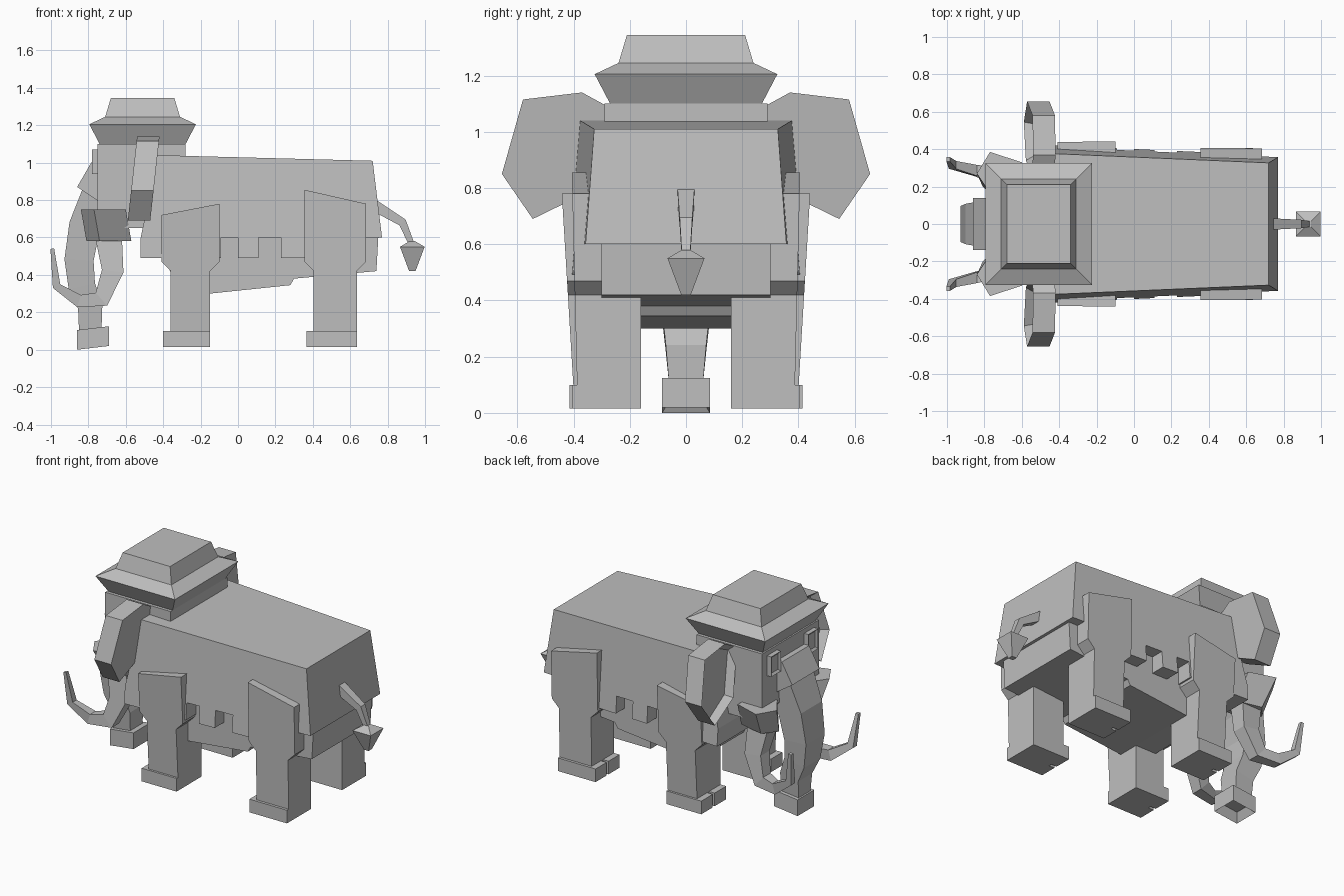
import bpy
import bmesh
from mathutils import Vector

cube = bpy.data.objects.get("Cube")
if cube:
    bpy.data.objects.remove(cube, do_unlink=True)

GREY = (.52, .52, .52, 1)
grey = bpy.data.materials.new("plain_grey")
grey.use_nodes = True
grey.diffuse_color = GREY
grey.node_tree.nodes["Principled BSDF"].inputs["Base Color"].default_value = GREY


def loft(name, rings, border=None, depth=None):
    """Skin a row of equal rings and cap both ends; a border hollows the last cap."""
    bm = bmesh.new()
    loops = [[bm.verts.new(point) for point in ring] for ring in rings]
    for ring, following in zip(loops, loops[1:]):
        for i in range(len(ring)):
            bm.faces.new((ring[i - 1], ring[i], following[i], following[i - 1]))
    bm.faces.new(loops[0])
    last = bm.faces.new(loops[-1])
    bmesh.ops.recalc_face_normals(bm, faces=bm.faces[:])
    if border:
        bmesh.ops.inset_region(bm, faces=[last], thickness=border)
        bmesh.ops.translate(bm, verts=last.verts[:], vec=-depth * last.normal)
    mesh = bpy.data.meshes.new(name)
    bm.to_mesh(mesh)
    bm.free()
    mesh.materials.append(grey)
    obj = bpy.data.objects.new(name, mesh)
    bpy.context.collection.objects.link(obj)


def prism(name, profile, near, far):
    """Span a side profile (x, z) in y between two width functions."""
    loft(name, [[(x, width(x, z), z) for x, z in profile] for width in (near, far)])


def slab(name, profile, half_width):
    prism(name, profile, lambda x, z: -half_width, lambda x, z: half_width)


def box(name, x_range, y_range, z_range):
    rings = []
    for z in z_range:
        (left, right), (near, far) = x_range, y_range
        rings.append([(left, near, z), (right, near, z), (right, far, z), (left, far, z)])
    loft(name, rings)


def taper(name, path, thickness, width, y_span=(0, 0)):
    """Square tube along a path (x, z); each (start, end) pair is blended evenly."""
    points = [Vector((x, 0, z)) for x, z in path]
    rings = []
    for i, point in enumerate(points):
        blend = i / (len(points) - 1)
        thick, wide, y = (start + (end - start) * blend
                          for start, end in (thickness, width, y_span))
        ahead = points[min(i + 1, len(points) - 1)]
        behind = points[max(i - 1, 0)]
        across = (ahead - behind).normalized().cross(Vector((0, 1, 0))) * thick
        low, high = Vector((0, y - wide, 0)), Vector((0, y + wide, 0))
        rings.append([point + across + low, point + across + high,
                      point - across + high, point - across + low])
    loft(name, rings)


def tiered(name, x, tiers, extra_width):
    """Stack of rectangles given as (half length, height)."""
    rings = []
    for half, z in tiers:
        wide = half + extra_width
        rings.append([(x - half, -wide, z), (x + half, -wide, z),
                      (x + half, wide, z), (x - half, wide, z)])
    loft(name, rings)


def leg(name, side, start, end, hip_front, hip_back, outer, spread):
    """Leg with a flared hip, a foot block and two toes."""
    ankle, knee, flare = .1, .42, .05
    hip = knee + flare
    profile = [(start - flare, hip_front), (end + flare, hip_back),
               (end + flare, hip), (end, knee), (end, ankle),
               (start, ankle), (start, knee), (start - flare, hip)]
    inner, sole = .16, .015
    prism(name, profile, lambda x, z: side * inner,
          lambda x, z: side * (outer + spread * z))
    foot_outer = outer + .02
    box(name + "_foot", (start, end), (side * inner, side * foot_outer), (sole, ankle))
    middle, gap = (inner + foot_outer) / 2, .01
    for toe, edges in (("inner_toe", (inner, middle - gap)),
                       ("outer_toe", (middle + gap, foot_outer))):
        box(f"{name}_{toe}", (start - .04, start), [side * y for y in edges], (sole, ankle))


# Shaggy coat, widening downward and forward, with hanging fringe locks
def coat_far(x, z):
    return .44 - .045 * x - .08 * z


def coat_near(x, z):
    return -coat_far(x, z)


hem, fringe = .6, .49
prism("coat", [(-.43, 1.04), (.72, 1.01), (.77, hem), (-.52, hem)], coat_near, coat_far)
for lock, (start, end) in enumerate(((-.52, -.09), (0, .11), (.23, .36))):
    prism(f"fringe_lock_{lock}", [(start, hem), (end, hem), (end, fringe), (start, fringe)],
          coat_near, coat_far)

# Lower body and belly
slab("lower_body", [(-.4, hem), (.75, hem), (.74, .42), (.3, .38), (.28, .345),
                    (-.15, .3), (-.3, .3), (-.4, fringe)], .3)

# Head and snout
slab("head", [(-.75, 1.1), (-.28, 1.1), (-.28, .9), (-.45, .65),
              (-.69, .65), (-.75, .72)], .29)
slab("snout", [(-.74, 1), (-.785, 1), (-.86, .87), (-.74, .79)], .14)

# Stepped hair tuft on the head
tiered("head_tuft", -.51, ((.23, 1.1), (.285, 1.205), (.2, 1.245), (.17, 1.345)), .04)

# Trunk with a hollow tip
taper("trunk", [(-.75, .82), (-.82, .66), (-.85, .48), (-.835, .34), (-.79, .23), (-.79, .1)],
      thickness=(.09, .06), width=(.12, .06))
tip_half = .085
tip_rings = []
for top, bottom in ((.105, .125), (0, .02)):
    front, back = -.86, -.69
    tip_rings.append([(front, -tip_half, top), (front, tip_half, top),
                      (back, tip_half, bottom), (back, -tip_half, bottom)])
loft("trunk_tip", tip_rings, border=.045, depth=.05)

# Tail and its tassel
taper("tail", [(.73, .77), (.88, .68), (.93, .56)], thickness=(.03, .015), width=(.03, .015))
tiered("tail_tassel", .932, ((.015, .58), (.066, .55), (.017, .42)), 0)

for side, label in ((-1, "near"), (1, "far")):
    leg(f"front_leg_{label}", side, -.36, -.15, .72, .78, outer=.395, spread=.06)
    leg(f"hind_leg_{label}", side, .405, .635, .855, .78, outer=.385, spread=.025)

    # Ear: leaning slab with a hollow front
    outline = [(.26, 1.08), (.37, 1.14), (.58, 1.115), (.655, .85), (.545, .69), (.34, .79)]
    loft(f"ear_{label}", [[(offset + .11 * z, side * y, z) for y, z in outline]
                          for offset in (-.545, -.665)], border=.035, depth=.045)

    # Eye with a sunken centre
    eye = [(.14, .94), (.24, .94), (.24, 1.07), (.14, 1.07)]
    loft(f"eye_{label}", [[(x, side * y, z) for y, z in eye] for x in (-.74, -.78)],
         border=.02, depth=.012)

    # Cheek fur flaring over the tusk root
    cheek = [(-.84, .27), (-.77, .385), (-.6, .33), (-.62, .15), (-.76, .15)]
    loft(f"cheek_{label}", [[(x + shift, side * y * narrow, z) for x, y in cheek]
                            for z, shift, narrow in ((.75, 0, 1), (.58, .03, .75))])

    # Curved tusk
    taper(f"tusk_{label}", [(-.69, .59), (-.67, .42), (-.73, .27), (-.85, .26),
                            (-.97, .34), (-.993, .54)],
          thickness=(.07, .01), width=(.055, .012), y_span=(side * .2, side * .345))
